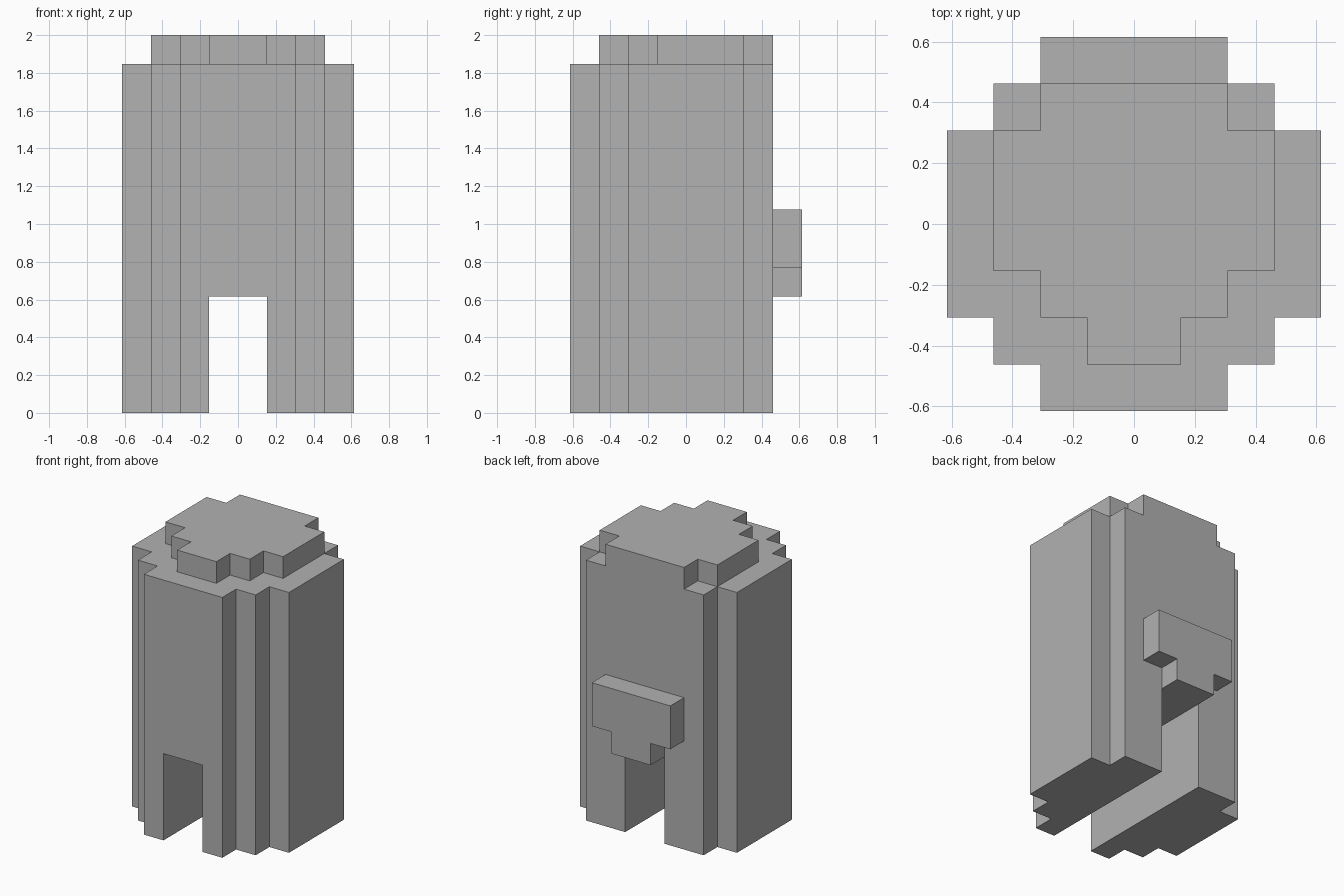
import bpy
import bmesh

cube = bpy.data.objects.get("Cube")
if cube:
    bpy.data.objects.remove(cube, do_unlink=True)

U = 2 / 13  # one block step; the model is thirteen steps tall

# Single grey material
grey = bpy.data.materials.new("plain grey")
grey.use_nodes = True
colour = (0.445, 0.445, 0.445, 1)
grey.diffuse_color = colour
grey.node_tree.nodes["Principled BSDF"].inputs["Base Color"].default_value = colour


def prism(name, half, axis, start, end):
    """Mirror a half outline across x = 0 and extrude it along y or z."""
    outline = half + [(-a, b) for a, b in reversed(half)]
    bm = bmesh.new()

    def place(a, b, c):
        return (a * U, b * U, c * U) if axis == "z" else (a * U, c * U, b * U)

    face = bm.faces.new([bm.verts.new(place(a, b, start)) for a, b in outline])
    result = bmesh.ops.extrude_face_region(bm, geom=[face])
    shift = (0, 0, (end - start) * U) if axis == "z" else (0, (end - start) * U, 0)
    moved = [g for g in result["geom"] if isinstance(g, bmesh.types.BMVert)]
    bmesh.ops.translate(bm, vec=shift, verts=moved)
    bmesh.ops.recalc_face_normals(bm, faces=bm.faces[:])
    mesh = bpy.data.meshes.new(name)
    bm.to_mesh(mesh)
    bm.free()
    mesh.materials.append(grey)
    obj = bpy.data.objects.new(name, mesh)
    bpy.context.collection.objects.link(obj)
    return obj


# Stepped tower body, flat at the back
body = prism("body", [(2, -4), (2, -3), (3, -3), (3, -2), (4, -2),
                      (4, 2), (3, 2), (3, 3)], "z", 0, 12)

# Passage through the base, from front to back
cutter = prism("passage_cutter", [(1, -1), (1, 4)], "y", -5, 5)
cutter.hide_render = True
cut = body.modifiers.new("passage", "BOOLEAN")
cut.operation = "DIFFERENCE"
cut.solver = "EXACT"
cut.object = cutter
bpy.context.view_layer.objects.active = body
bpy.ops.object.modifier_apply(modifier=cut.name)
bpy.data.objects.remove(cutter, do_unlink=True)

# Stepped cap on top, flush with the back
prism("cap", [(1, -3), (1, -2), (2, -2), (2, -1), (3, -1),
              (3, 2), (2, 2), (2, 3)], "z", 12, 13)

# T-shaped block on the back
prism("back_block", [(1, 4), (1, 5), (2, 5), (2, 7)], "y", 3, 4)
